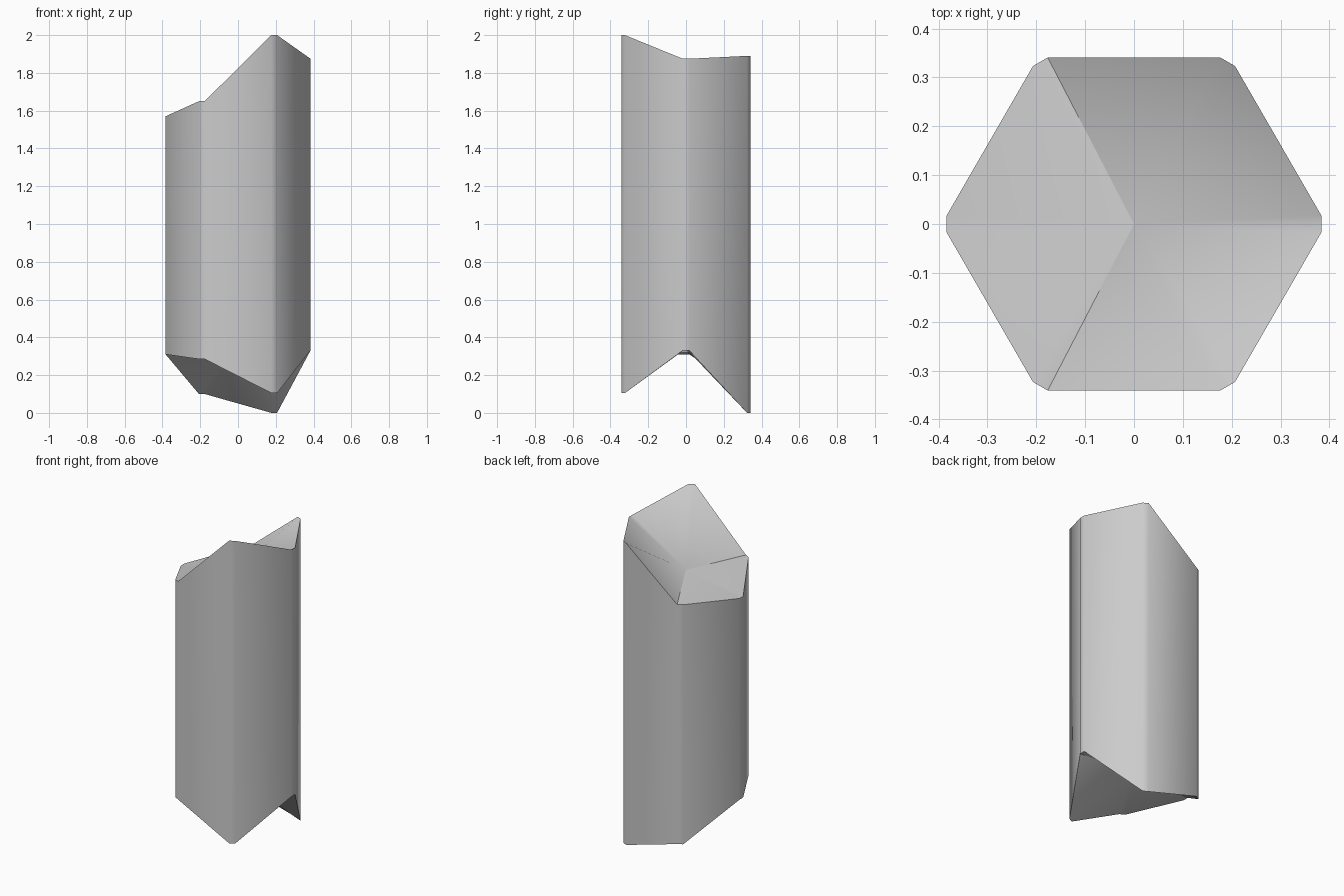
import bpy, bmesh
from math import radians, cos, sin

if "Cube" in bpy.data.objects:
    bpy.data.objects.remove(bpy.data.objects["Cube"])

RADIUS = 0.384
HALF_CHAMFER = radians(2.6)
# heights at the six corners, counter-clockwise from +x
TOP = [1.875, 1.89, 1.60, 1.57, 1.65, 2.0]
BOTTOM = [0.33, 0.0, 0.10, 0.31, 0.285, 0.105]
TOP_CENTRE, BOTTOM_CENTRE = 1.64, 0.34

bm = bmesh.new()


def ring(heights):
    """Chamfered hexagon: two vertices per corner at that corner's height."""
    verts = []
    for i, z in enumerate(heights):
        for side in (-1, 1):
            a = radians(60 * i) + side * HALF_CHAMFER
            verts.append(bm.verts.new((RADIUS * cos(a), RADIUS * sin(a), z)))
    return verts


upper, lower = ring(TOP), ring(BOTTOM)
top_mid = bm.verts.new((0, 0, TOP_CENTRE))
bottom_mid = bm.verts.new((0, 0, BOTTOM_CENTRE))

# side walls and the sunken fans closing both ends
n = len(upper)
for i in range(n):
    j = (i + 1) % n
    bm.faces.new((lower[i], lower[j], upper[j], upper[i]))
    bm.faces.new((upper[i], upper[j], top_mid))
    bm.faces.new((lower[j], lower[i], bottom_mid))

mesh = bpy.data.meshes.new("hexagonal_column")
bm.to_mesh(mesh)
bm.free()
column = bpy.data.objects.new("hexagonal_column", mesh)
bpy.context.collection.objects.link(column)

# soft chamfers, crisp rims
bpy.context.view_layer.objects.active = column
column.select_set(True)
bpy.ops.object.shade_smooth_by_angle(angle=radians(35))
